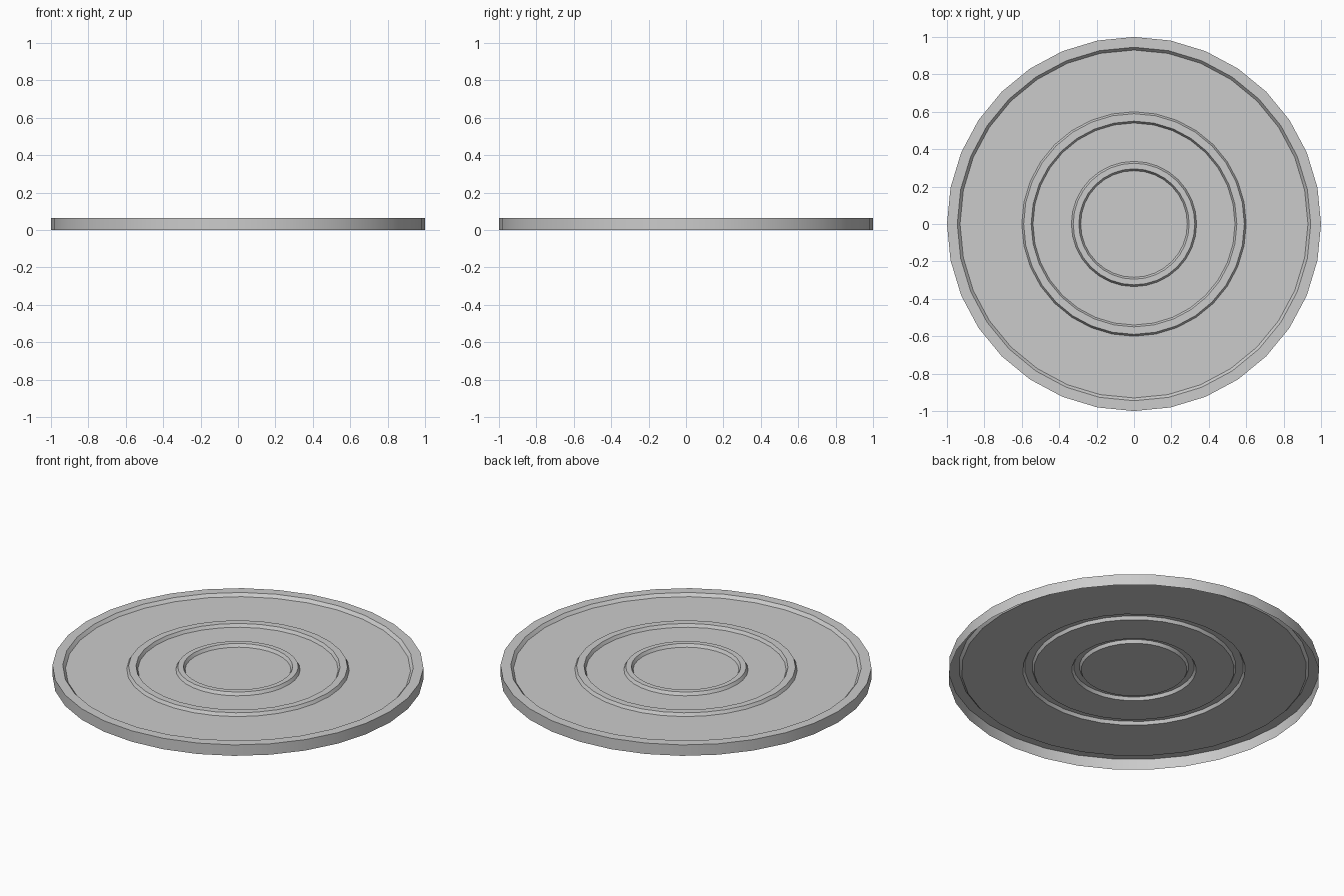
import bpy, bmesh, math

if "Cube" in bpy.data.objects:
    bpy.data.objects.remove(bpy.data.objects["Cube"])

SEGMENTS = 32
TOP = 0.065     # height of rim and raised ribs
DISH = 0.047    # height of the recessed surface

# Open-bottomed thin shell: (radius, height) from the wall foot to the centre
profile = [
    (1.0, 0.0), (1.0, TOP),            # outer wall
    (0.945, TOP), (0.93, DISH),        # rim
    (0.60, DISH), (0.59, TOP), (0.55, TOP), (0.54, DISH),      # outer rib
    (0.335, DISH), (0.325, TOP), (0.295, TOP), (0.285, DISH),  # inner rib
]


def lathe(name, points, segments):
    bm = bmesh.new()
    rings = []
    for r, z in points:
        rings.append([bm.verts.new((r * math.cos(2 * math.pi * i / segments),
                                    r * math.sin(2 * math.pi * i / segments), z))
                      for i in range(segments)])
    for a, b in zip(rings, rings[1:]):
        for i in range(segments):
            j = (i + 1) % segments
            bm.faces.new((a[i], a[j], b[j], b[i]))
    bm.faces.new(rings[-1])            # central disc
    mesh = bpy.data.meshes.new(name)
    bm.to_mesh(mesh)
    bm.free()
    obj = bpy.data.objects.new(name, mesh)
    bpy.context.collection.objects.link(obj)
    return obj


# Round ribbed lid
lid = lathe("ribbed_round_lid", profile, SEGMENTS)
bpy.context.view_layer.objects.active = lid
lid.select_set(True)
bpy.ops.object.shade_smooth_by_angle(angle=math.radians(30))
